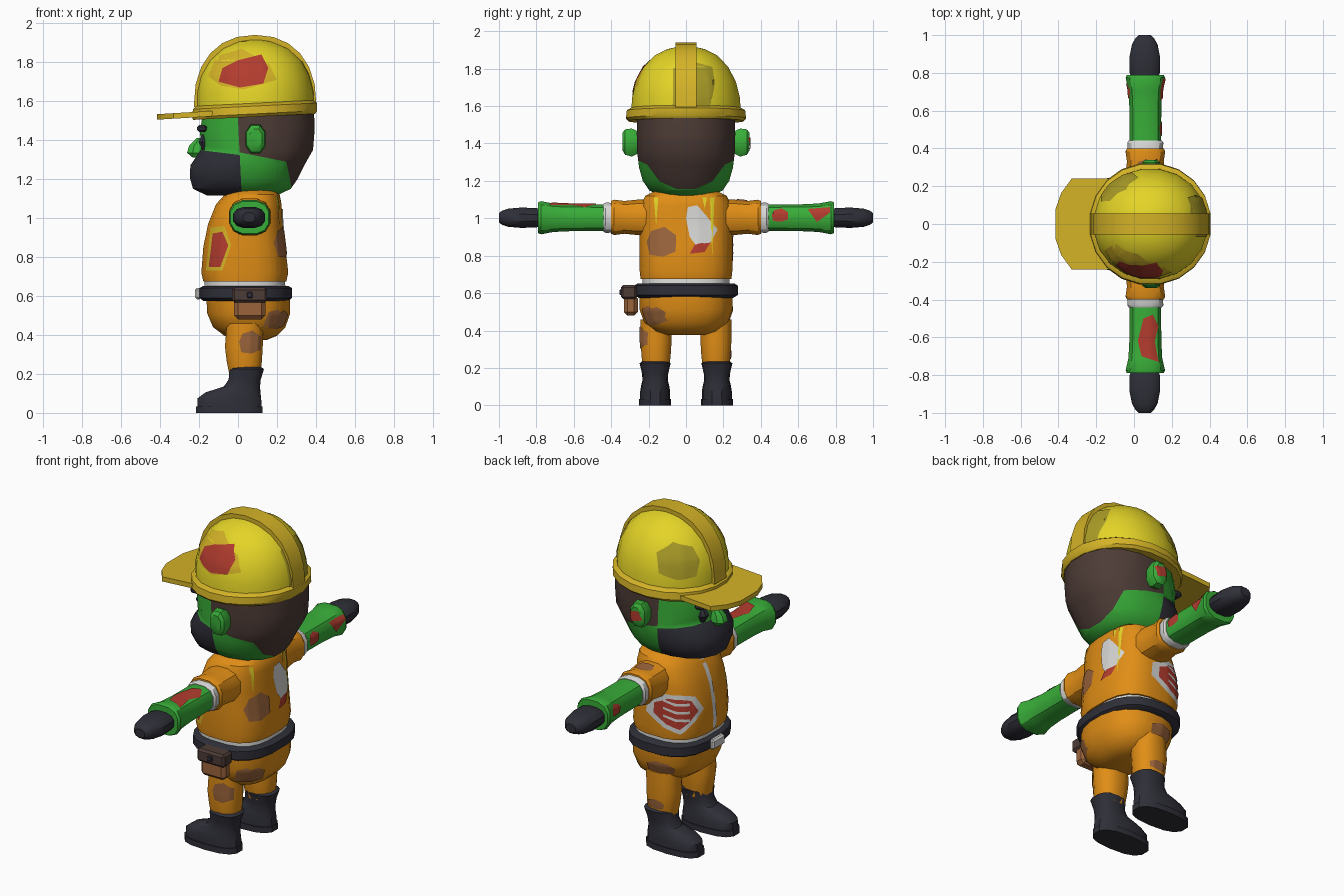
import bpy, bmesh, math
from mathutils import Vector
from mathutils.bvhtree import BVHTree

if "Cube" in bpy.data.objects:
    bpy.data.objects.remove(bpy.data.objects["Cube"])


def material(name, r, g, b):
    m = bpy.data.materials.new(name)
    m.diffuse_color = (r, g, b, 1)
    m.use_nodes = True
    m.node_tree.nodes["Principled BSDF"].inputs["Base Color"].default_value = m.diffuse_color
    return m


YELLOW = material("helmet yellow", 0.78, 0.66, 0.02)
GOLD = material("brim gold", 0.66, 0.45, 0.02)
OLIVE = material("dirty olive", 0.40, 0.33, 0.02)
GREEN = material("skin green", 0.04, 0.42, 0.04)
ORANGE = material("suit orange", 0.75, 0.27, 0.008)
DARK = material("charcoal", 0.028, 0.028, 0.04)
HAIR = material("hair brown", 0.075, 0.045, 0.037)
STAIN = material("stain brown", 0.33, 0.13, 0.045)
RED = material("wound red", 0.45, 0.045, 0.028)
WHITE = material("cloth white", 0.68, 0.68, 0.67)


def finish(name, bm, *mats):
    bmesh.ops.recalc_face_normals(bm, faces=bm.faces)
    me = bpy.data.meshes.new(name)
    bm.to_mesh(me)
    bm.free()
    for m in mats:
        me.materials.append(m)
    ob = bpy.data.objects.new(name, me)
    bpy.context.collection.objects.link(ob)
    return ob


def loft_bm(rings, n=16, p=2.4, axis="z"):
    """Rings are (t, a_min, a_max, b_min, b_max); a is x, b is y or z."""
    bm, loops = bmesh.new(), []
    for t, a0, a1, b0, b1 in rings:
        loop = []
        for i in range(n):
            th = 2 * math.pi * (i + 0.5) / n
            c, s = math.cos(th), math.sin(th)
            a = (a0 + a1) / 2 + (a1 - a0) / 2 * math.copysign(abs(c) ** (2 / p), c)
            b = (b0 + b1) / 2 + (b1 - b0) / 2 * math.copysign(abs(s) ** (2 / p), s)
            loop.append(bm.verts.new((a, b, t) if axis == "z" else (a, t, b)))
        loops.append(loop)
    for lo, hi in zip(loops, loops[1:]):
        for i in range(n):
            j = (i + 1) % n
            bm.faces.new((lo[i], lo[j], hi[j], hi[i]))
    bm.faces.new(loops[0])
    bm.faces.new(loops[-1])
    return bm


def loft(name, rings, mat, **kw):
    return finish(name, loft_bm(rings, **kw), mat)


def body(rows):
    """Rows (z, front x, back x, half width) to rings centred on y = 0."""
    return [(z, a, b, -w, w) for z, a, b, w in rows]


def box(name, center, size, mat, bevel=0.01):
    bm = bmesh.new()
    bmesh.ops.create_cube(bm, size=1)
    for v in bm.verts:
        v.co = Vector(center) + Vector(v.co[i] * size[i] for i in range(3))
    bmesh.ops.bevel(bm, geom=bm.edges[:], offset=bevel, segments=1, affect="EDGES")
    return finish(name, bm, mat)


AIM = {"right": ((1, 0, 0), (0, 0, 1), (0, 1, 0)), "left": ((1, 0, 0), (0, 0, 1), (0, -1, 0)),
       "back": ((0, 1, 0), (0, 0, 1), (-1, 0, 0)), "front": ((0, 1, 0), (0, 0, 1), (1, 0, 0)),
       "top": ((1, 0, 0), (0, 1, 0), (0, 0, -1)),
       "corner": ((.707, .707, 0), (0, 0, 1), (.707, -.707, 0))}


def patch(name, target, aim, pts, mat, lift=0.005):
    """Flat outline projected onto a part as a thin decal."""
    U, V, d = map(Vector, AIM[aim])
    me = target.data
    tree = BVHTree.FromPolygons([v.co for v in me.vertices], [p.vertices[:] for p in me.polygons])
    bm = bmesh.new()
    bm.faces.new([bm.verts.new(U * u + V * v - d * 3) for u, v in pts])
    bmesh.ops.triangulate(bm, faces=bm.faces[:])
    bmesh.ops.subdivide_edges(bm, edges=bm.edges[:], cuts=5, use_grid_fill=True)
    lost = []
    for v in bm.verts:
        hit, normal, _, _ = tree.ray_cast(v.co, d)
        if hit is None:
            lost.append(v)
        else:
            v.co = hit - d * lift
    bmesh.ops.delete(bm, geom=lost, context="VERTS")
    for f in bm.faces:
        f.normal_update()
    ob = finish(name, bm, mat)
    if sum(p.normal.dot(d) * p.area for p in ob.data.polygons) > 0:
        ob.data.flip_normals()
    return ob


def blob(u, v, ru, rv, n=7):
    return [(u + ru * (1 - .16 * (i % 2)) * math.cos(6.2832 * i / n + .4),
             v + rv * (1 - .12 * (i % 3)) * math.sin(6.2832 * i / n + .4)) for i in range(n)]


# Head: one form, cut along the hair and beard lines and coloured by region
bm = loft_bm(body([(1.115, -.16, .20, .13), (1.15, -.235, .275, .20), (1.20, -.25, .31, .235),
                   (1.27, -.25, .345, .255), (1.35, -.195, .39, .265), (1.45, -.20, .398, .268),
                   (1.56, -.18, .395, .265)]), n=16, p=2.3)
for co, no in (((.01, 0, 1.3), (1, 0, .05)), ((.02, 0, 1.335), (.2, 0, 1)),
               ((.25, 0, 1.28), (1, 0, .2)), ((0, 0, 1.325), (.12, 0, 1))):
    bmesh.ops.bisect_plane(bm, geom=bm.verts[:] + bm.edges[:] + bm.faces[:], plane_co=co, plane_no=no)
for f in bm.faces:
    x, _, z = f.calc_center_median()
    if x + .05 * (z - 1.3) < .01:
        f.material_index = 2 if z < 1.325 - .12 * x else 0
    elif (z > 1.335 - .2 * (x - .02) or x > .25 - .2 * (z - 1.28)) and z > 1.13:
        f.material_index = 1
head = finish("head", bm, GREEN, HAIR, DARK)
loft("nose", [(1.31, -.235, -.15, -.03, .03), (1.335, -.265, -.15, -.045, .045),
              (1.37, -.255, -.15, -.04, .04), (1.41, -.215, -.15, -.025, .025)], GREEN, n=8)
for s in (-1, 1):
    loft("eye", [(1.35, -.185, -.13, s * .09 - .02, s * .09 + .02),
                 (1.39, -.205, -.13, s * .09 - .035, s * .09 + .035),
                 (1.43, -.185, -.13, s * .09 - .02, s * .09 + .02)], DARK, n=8)
    box("eyebrow", (-.185, s * .10, 1.46), (.05, .11, .035), DARK)
    ear = loft("ear", [(s * .24, .05, .13, 1.35, 1.46), (s * .29, .035, .145, 1.325, 1.485),
                       (s * .325, .04, .14, 1.335, 1.48), (s * .34, .06, .125, 1.36, 1.46)],
               GREEN, n=8, axis="y")
    if s > 0:
        patch("ear_wound", ear, "left", [(.05, 1.39), (.12, 1.37), (.135, 1.43), (.07, 1.44)], RED)

# Helmet: dome, band, ridge and visor
dome = loft("helmet_dome", body([(1.55, -.215, .39, .295), (1.64, -.215, .39, .293), (1.73, -.195, .37, .27),
                                 (1.81, -.15, .33, .228), (1.87, -.085, .265, .17), (1.905, -.01, .185, .10),
                                 (1.918, .05, .13, .04)]), YELLOW, n=20, p=2.05)
band = loft("helmet_band", body([(1.52, -.235, .40, .31), (1.535, -.24, .41, .325), (1.575, -.235, .41, .32),
                                 (1.59, -.215, .39, .295)]), GOLD, n=20, p=2.05)
for v in band.data.vertices:
    v.co.z += .05 * (v.co.x - .09)


def prism(name, outline, mat, place):
    bm = bmesh.new()
    a, b = ([bm.verts.new(place(u, v, k)) for u, v in outline] for k in (-1, 1))
    bm.faces.new(a)
    bm.faces.new(b)
    for i in range(len(a)):
        bm.faces.new((a[i - 1], a[i], b[i], b[i - 1]))
    return finish(name, bm, mat)


arc = [math.pi * i / 12 for i in range(13)]
curve = lambda r, h: [(.088 + r * math.copysign(abs(math.cos(t)) ** .9, math.cos(t)),
                       1.57 + h * math.sin(t) ** .85) for t in arc]
prism("helmet_ridge", curve(.315, .37) + curve(.27, .31)[::-1], GOLD, lambda u, v, k: (u, k * .055, v))
rim = [(-.12, .24), (-.33, .24), (-.385, .165), (-.415, .08)]
prism("visor", rim + [(x, -y) for x, y in rim[::-1]], GOLD,
      lambda u, v, k: (u, v, 1.535 + .06 * (u + .15) + k * .014))
patch("helmet_tear", dome, "right", [(-.155, 1.73), (-.11, 1.83), (.02, 1.87), (.16, 1.79), (.20, 1.71),
                                     (.03, 1.66), (-.09, 1.68)], GOLD, .003)
patch("helmet_hole", dome, "right", [(-.10, 1.70), (-.08, 1.77), (0, 1.81), (.12, 1.84), (.155, 1.77),
                                     (.13, 1.69), (.01, 1.67)], RED, .007)
patch("helmet_stain_back", dome, "back", [(-.07, 1.60), (-.07, 1.80), (.03, 1.84), (.14, 1.81), (.155, 1.72),
                                          (.13, 1.60)], OLIVE)
patch("helmet_stain_side", dome, "corner", blob(.07, 1.72, .13, .12), OLIVE)

# Suit: jacket, shirt hem, belt and trousers
torso = loft("jacket", body([(.675, -.18, .25, .245), (.72, -.19, .26, .25), (.85, -.18, .245, .25),
                             (.97, -.155, .23, .25), (1.07, -.115, .225, .245), (1.12, -.07, .215, .22),
                             (1.145, -.02, .19, .17)]), ORANGE, n=20, p=2.8)
loft("shirt_hem", body([(.62, -.175, .25, .235), (.685, -.172, .24, .235)]), WHITE, n=20, p=2.8)
loft("belt", body([(.575, -.18, .26, .255), (.59, -.20, .28, .28), (.64, -.20, .28, .28),
                   (.652, -.18, .26, .26)]), DARK, n=20, p=2.6)
box("belt_buckle", (-.205, 0, .612), (.03, .11, .06), WHITE)
hips = loft("trouser_seat", body([(.375, .0, .15, .10), (.395, -.07, .20, .17), (.44, -.13, .245, .225),
                                  (.51, -.16, .27, .25), (.60, -.165, .27, .25)]), ORANGE, n=20, p=2.4)
box("pouch", (.06, -.295, .535), (.16, .075, .11), STAIN, .02)
box("pouch_flap", (.06, -.305, .605), (.18, .085, .075), HAIR, .012)
box("pouch_button", (.06, -.35, .605), (.03, .012, .03), DARK, .004)

# Limbs, mirrored across y
legs, arms, sleeves = {}, {}, {}
for s in (-1, 1):
    legs[s] = loft("trouser_leg", [(z, a, b, s * .16 - w, s * .16 + w) for z, a, b, w in
                                   ((.19, -.045, .115, .07), (.26, -.06, .125, .08), (.34, -.07, .13, .085),
                                    (.46, -.06, .13, .085))], ORANGE, n=12, p=2.3)
    loft("boot", [(z, a, b, s * .165 - w, s * .165 + w) for z, a, b, w in
                  ((.03, -.21, .125, .08), (.075, -.21, .122, .08), (.105, -.17, .118, .075),
                   (.135, -.075, .115, .068), (.17, -.05, .118, .07), (.225, -.045, .135, .083),
                   (.235, -.03, .12, .07))], DARK, n=14, p=2.6)
    loft("boot_sole", [(z, -.22, .13, s * .165 - .086, s * .165 + .086) for z in (0, .034)], DARK, n=14, p=2.6)
    sleeves[s] = loft("sleeve", [(s * y, .06 - r, .06 + r, 1.005 - r * .9, 1.005 + r * .9) for y, r in
                                 ((.17, .11), (.26, .108), (.33, .10), (.385, .108), (.40, .10))],
                      ORANGE, n=12, p=2.5, axis="y")
    loft("cuff", [(s * y, .06 - r, .06 + r, 1.003 - r * .85, 1.003 + r * .85) for y, r in
                  ((.37, .095), (.43, .098), (.442, .09))], WHITE, n=12, p=2.5, axis="y")
    arms[s] = loft("forearm", [(s * y, .06 - r, .06 + r, 1.003 - r * .85, 1.003 + r * .85) for y, r in
                               ((.40, .086), (.50, .086), (.62, .087), (.71, .092), (.775, .107), (.79, .10))],
                   GREEN, n=12, p=2.6, axis="y")
    loft("glove", [(s * y, .057 - r, .057 + r, 1.003 - h, 1.003 + h) for y, r, h in
                   ((.77, .07, .045), (.80, .082, .053), (.88, .084, .056), (.95, .07, .05),
                    (.985, .05, .038), (1.0, .032, .025))], DARK, n=12, p=2.5, axis="y")

# Jacket details: zip, torn patches, ribs, stains and paint streaks
patch("zip", torso, "front", [(-.015, .69), (.015, .69), (.015, 1.09), (-.015, 1.09)], WHITE)
patch("back_tear", torso, "back", [(.0, 1.0), (.01, 1.06), (.06, 1.07), (.12, 1.0), (.17, .94), (.13, .87),
                                   (.05, .86), (.02, .9)], WHITE)
patch("back_wound", torso, "back", [(.02, .81), (.10, .82), (.13, .87), (.05, .865)], RED)
patch("side_tear", torso, "right", [(-.165, .73), (-.08, .73), (-.035, .86), (-.07, .96), (-.14, .95)], GOLD, .003)
patch("side_wound", torso, "right", [(-.15, .75), (-.09, .75), (-.05, .86), (-.08, .93), (-.13, .92)], RED, .006)
patch("rib_tear", torso, "corner", blob(.09, .84, .155, .13, 9), WHITE, .003)
patch("rib_wound", torso, "corner", blob(.09, .84, .12, .10, 9), RED, .006)
for z in (.80, .845, .89):
    patch("rib", torso, "corner", [(.02, z - .015), (.10, z - .01), (.16, z + .01), (.16, z + .022),
                                   (.09, z + .004), (.02, z)], WHITE, .009)
patch("stain_back", torso, "back", blob(-.135, .87, .09, .10), STAIN)
for y, a in ((-.16, .96), (.14, .80), (.10, 1.05)):
    patch("paint_streak", torso, "back", [(y - .012, 1.11), (y, a), (y + .012, 1.11)], YELLOW)
patch("stain_hip_right", hips, "right", blob(.19, .48, .055, .06), STAIN)
patch("stain_hip_back", hips, "back", blob(-.17, .475, .065, .06), STAIN)
patch("stain_hip_left", hips, "left", blob(.0, .49, .09, .05), STAIN)
patch("stain_leg_right", legs[-1], "right", blob(.06, .36, .065, .075), STAIN)
patch("stain_leg_left", legs[1], "left", blob(.03, .27, .06, .035), STAIN)
patch("stain_sleeve", sleeves[1], "top", blob(.06, .30, .06, .05), STAIN)

# Forearm wounds
patch("arm_wound_top", arms[-1], "top", [(.04, -.70), (.02, -.62), (.05, -.50), (.10, -.48), (.13, -.54),
                                         (.11, -.62), (.13, -.73)], RED)
patch("arm_wound_inner", arms[1], "back", blob(.50, 1.015, .05, .045), RED)
patch("arm_wound_outer", arms[1], "back", [(.65, 1.05), (.69, 1.03), (.70, .98), (.77, 1.03), (.77, 1.06)], RED)
patch("arm_wound_front", arms[1], "front", blob(.70, 1.02, .05, .04), RED)

bpy.ops.object.select_all(action="SELECT")
bpy.context.view_layer.objects.active = head
bpy.ops.object.shade_smooth_by_angle(angle=math.radians(35))
